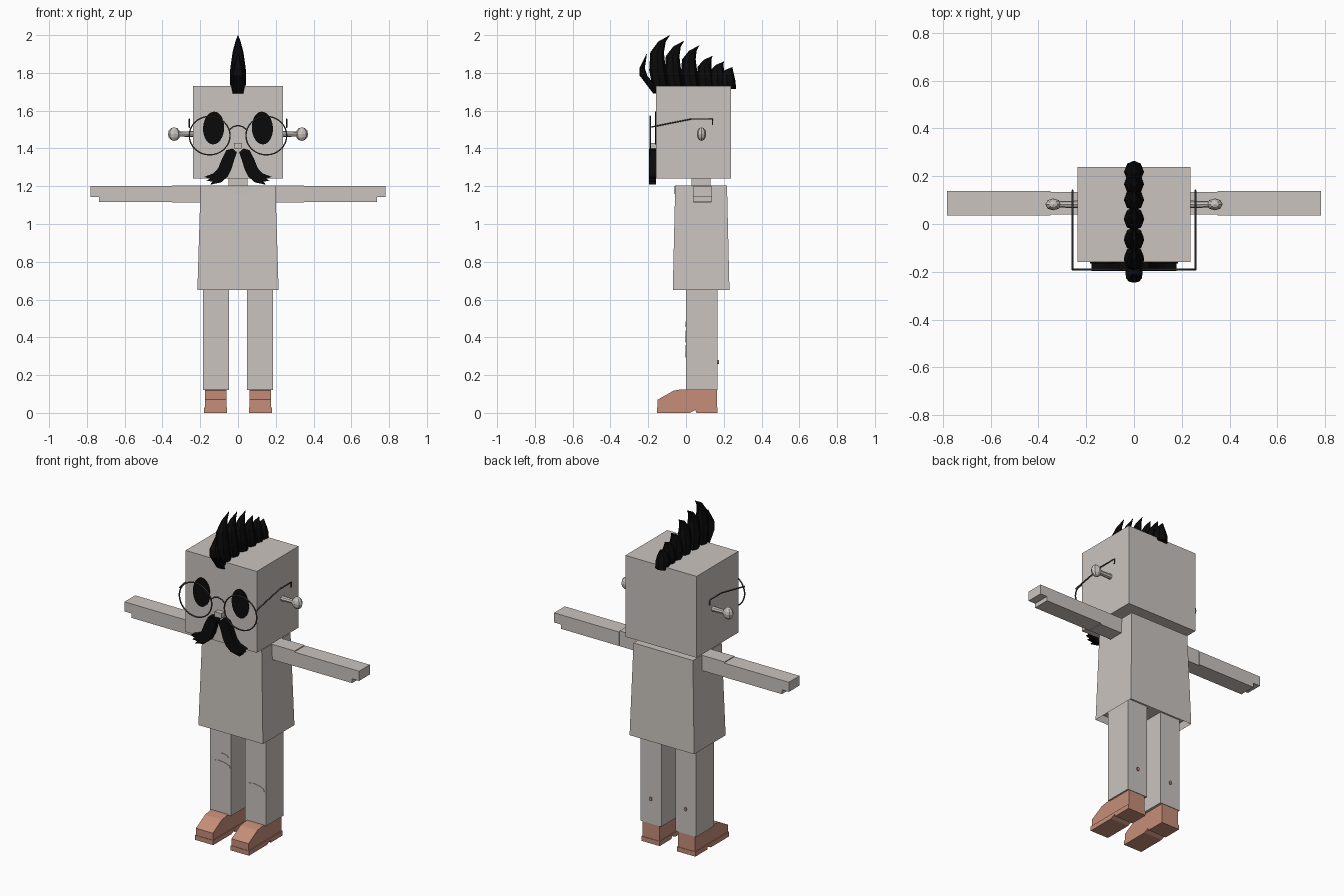
import bpy, bmesh, math
from mathutils import Vector

cube = bpy.data.objects.get("Cube")
if cube:
    bpy.data.objects.remove(cube, do_unlink=True)


def material(name, colour):
    m = bpy.data.materials.new(name)
    m.use_nodes = True
    m.diffuse_color = (*colour, 1)
    m.node_tree.nodes["Principled BSDF"].inputs["Base Color"].default_value = (*colour, 1)
    return m


STONE = material("warm grey", (0.59, 0.55, 0.52))
BLACK = material("black", (0.003, 0.003, 0.003))
TAN = material("tan leather", (0.56, 0.27, 0.19))
WIRE = material("dark wire", (0.07, 0.07, 0.07))


def finish(name, bm, mat):
    bmesh.ops.recalc_face_normals(bm, faces=bm.faces[:])
    me = bpy.data.meshes.new(name)
    bm.to_mesh(me)
    bm.free()
    me.materials.append(mat)
    ob = bpy.data.objects.new(name, me)
    bpy.context.collection.objects.link(ob)
    return ob


def loft(name, rings, mat):
    """Skin a list of equal-length point rings, with capped ends."""
    bm = bmesh.new()
    rows = [[bm.verts.new(p) for p in ring] for ring in rings]
    n = len(rows[0])
    for a, b in zip(rows, rows[1:]):
        for i in range(n):
            bm.faces.new((a[i], a[(i + 1) % n], b[(i + 1) % n], b[i]))
    bm.faces.new(rows[0])
    bm.faces.new(rows[-1])
    return finish(name, bm, mat)


def rect(x0, x1, y0, y1, z):
    return [(x0, y0, z), (x1, y0, z), (x1, y1, z), (x0, y1, z)]


def box(name, x, y, z, mat=STONE):
    return loft(name, [rect(*x, *y, h) for h in z], mat)


def front_plate(name, outline, y0, y1, mat):
    return loft(name, [[(x, y, z) for x, z in outline] for y in (y0, y1)], mat)


def side_prism(name, outline, x0, x1, mat):
    return loft(name, [[(x, y, z) for y, z in outline] for x in (x0, x1)], mat)


def ellipse(cx, cz, rx, rz, n=24, tilt=0, wobble=0):
    pts = []
    for i in range(n):
        a = math.tau * i / n
        k = 1 + wobble * math.sin(3 * a + 1)
        u, v = rx * k * math.cos(a), rz * k * math.sin(a)
        pts.append((cx + u * math.cos(tilt) - v * math.sin(tilt),
                    cz + u * math.sin(tilt) + v * math.cos(tilt)))
    return pts


def wire(name, pts, radius=0.004, cyclic=False):
    cu = bpy.data.curves.new(name, "CURVE")
    cu.dimensions = "3D"
    cu.bevel_depth = radius
    cu.bevel_resolution = 1
    cu.use_fill_caps = True
    sp = cu.splines.new("POLY")
    sp.points.add(len(pts) - 1)
    for p, co in zip(sp.points, pts):
        p.co = (*co, 1)
    sp.use_cyclic_u = cyclic
    cu.materials.append(WIRE)
    ob = bpy.data.objects.new(name, cu)
    bpy.context.collection.objects.link(ob)


# Head, neck and nose
box("head", (-0.237, 0.237), (-0.16, 0.238), (1.24, 1.73))
box("neck", (-0.05, 0.05), (0.03, 0.13), (1.15, 1.26))
box("nose", (-0.022, 0.022), (-0.19, -0.15), (1.40, 1.43))

# Flared torso with a recessed hem
torso = loft("torso", [rect(-0.215, 0.215, -0.07, 0.23, 0.65),
                       rect(-0.198, 0.198, -0.057, 0.217, 1.205)], STONE)
bm = bmesh.new()
bm.from_mesh(torso.data)
hem = min(bm.faces, key=lambda f: f.calc_center_median().z)
bmesh.ops.inset_region(bm, faces=[hem], thickness=0.015)
bmesh.ops.translate(bm, verts=hem.verts[:], vec=(0, 0, 0.04))
bm.to_mesh(torso.data)
bm.free()

# Neckline plate
collar = [(0.075 * math.cos(a), 1.2 + 0.04 * math.sin(a))
          for a in [math.pi + math.pi * i / 10 for i in range(11)]]
front_plate("neckline", collar, -0.060, -0.052, STONE)

shoe_side = [(-0.15, 0.025), (-0.15, 0.07), (-0.065, 0.118), (-0.02, 0.125),
             (0.165, 0.125), (0.165, 0.025)]
sole_side = [(-0.153, 0), (-0.153, 0.028), (0.168, 0.028), (0.168, 0),
             (0.055, 0), (0.05, 0.015), (0.02, 0)]
moustache_half = [(0.006, 1.38), (0.03, 1.40), (0.062, 1.39), (0.085, 1.345),
                  (0.105, 1.295), (0.13, 1.268), (0.178, 1.25), (0.15, 1.24),
                  (0.168, 1.228), (0.135, 1.225), (0.148, 1.208), (0.09, 1.22),
                  (0.055, 1.25), (0.035, 1.29), (0.02, 1.34)]

for side, s in (("left", 1), ("right", -1)):
    # Arms with a notched hand
    box(side + "_upper_arm", sorted((s * 0.18, s * 0.35)), (0.04, 0.133), (1.113, 1.205))
    box(side + "_forearm", sorted((s * 0.35, s * 0.735)), (0.036, 0.138), (1.116, 1.20))
    box(side + "_hand", sorted((s * 0.735, s * 0.782)), (0.036, 0.138), (1.142, 1.20))

    # Legs, shoes and calf buttons
    box(side + "_leg", sorted((s * 0.047, s * 0.185)), (0, 0.168), (0.12, 0.71))
    side_prism(side + "_shoe", shoe_side, s * 0.062, s * 0.175, TAN)
    side_prism(side + "_sole", sole_side, s * 0.058, s * 0.18, TAN)
    front_plate(side + "_calf_button", ellipse(s * 0.116, 0.27, 0.009, 0.012, 6),
                0.166, 0.175, TAN)

    # Ear stems and knobs
    stem = [[(s * x, 0.082 + r * math.cos(a), 1.476 + r * math.sin(a))
             for a in [math.tau * i / 8 for i in range(8)]]
            for x, r in ((0.23, 0.016), (0.315, 0.013))]
    loft(side + "_ear_stem", stem, STONE)
    bm = bmesh.new()
    bmesh.ops.create_uvsphere(bm, u_segments=8, v_segments=6, radius=1)
    for v in bm.verts:
        v.co = Vector((v.co.x * 0.033 + s * 0.338, v.co.y * 0.025 + 0.082,
                       v.co.z * 0.036 + 1.476))
    finish(side + "_ear_knob", bm, STONE)

    # Eyes and moustache
    front_plate(side + "_eye", ellipse(s * 0.129, 1.508, 0.056, 0.087, tilt=s * 0.05),
                -0.165, -0.157, BLACK)
    front_plate(side + "_moustache", [(s * x, z) for x, z in moustache_half],
                -0.197, -0.158, BLACK)

    # Spectacle rim and temple
    wire(side + "_rim", [(x, -0.19, z) for x, z in
                         ellipse(s * 0.15, 1.468, 0.108, 0.102, 32)], cyclic=True)
    wire(side + "_temple", [(s * 0.257, y, z) for y, z in
                            ((-0.19, 1.512), (0.03, 1.556), (0.14, 1.556), (0.14, 1.525))])

wire("spectacle_bridge", [(x, -0.19, 1.522 - 11 * x * x)
                          for x in (-0.044, -0.025, 0, 0.025, 0.044)])

# Knee patches: centre x, centre z, half width, half height
patches = [(-0.113, 0.405, 0.06, 0.031), (-0.095, 0.47, 0.029, 0.014),
           (0.113, 0.327, 0.06, 0.032)]
for i, p in enumerate(patches):
    front_plate(f"knee_patch_{i + 1}", ellipse(*p, n=14, wobble=0.08), -0.003, 0.003, STONE)


def spike(name, sections):
    """Loft a hair spike; each section is y, z, half depth, half width."""
    rings = [[(w * math.cos(a), y + d * math.sin(a), z)
              for a in [math.tau * i / 8 for i in range(8)]]
             for y, z, d, w in sections]
    loft(name, rings, BLACK)


# Crest of backward-leaning spikes
tips = [(-0.085, 2.0), (-0.01, 1.97), (0.07, 1.945), (0.14, 1.89), (0.2, 1.86), (0.245, 1.83)]
for i, (y, z) in enumerate(tips):
    h = z - 1.715
    k = h / 0.285
    spike(f"hair_spike_{i + 1}", [
        (y - 0.045 * k - 0.004, 1.715, 0.042, 0.04),
        (y - 0.066 * k, 1.715 + 0.35 * h, 0.044, 0.042),
        (y - 0.068 * k, 1.715 + 0.68 * h, 0.036, 0.029),
        (y - 0.042 * k, 1.715 + 0.88 * h, 0.02, 0.014),
        (y, z, 0.001, 0.001)])

# Forelock curling over the brow
spike("forelock", [(-0.165, 1.69, 0.008, 0.028), (-0.185, 1.735, 0.022, 0.036),
                   (-0.225, 1.785, 0.02, 0.034), (-0.232, 1.825, 0.014, 0.026),
                   (-0.208, 1.9, 0.001, 0.002)])
